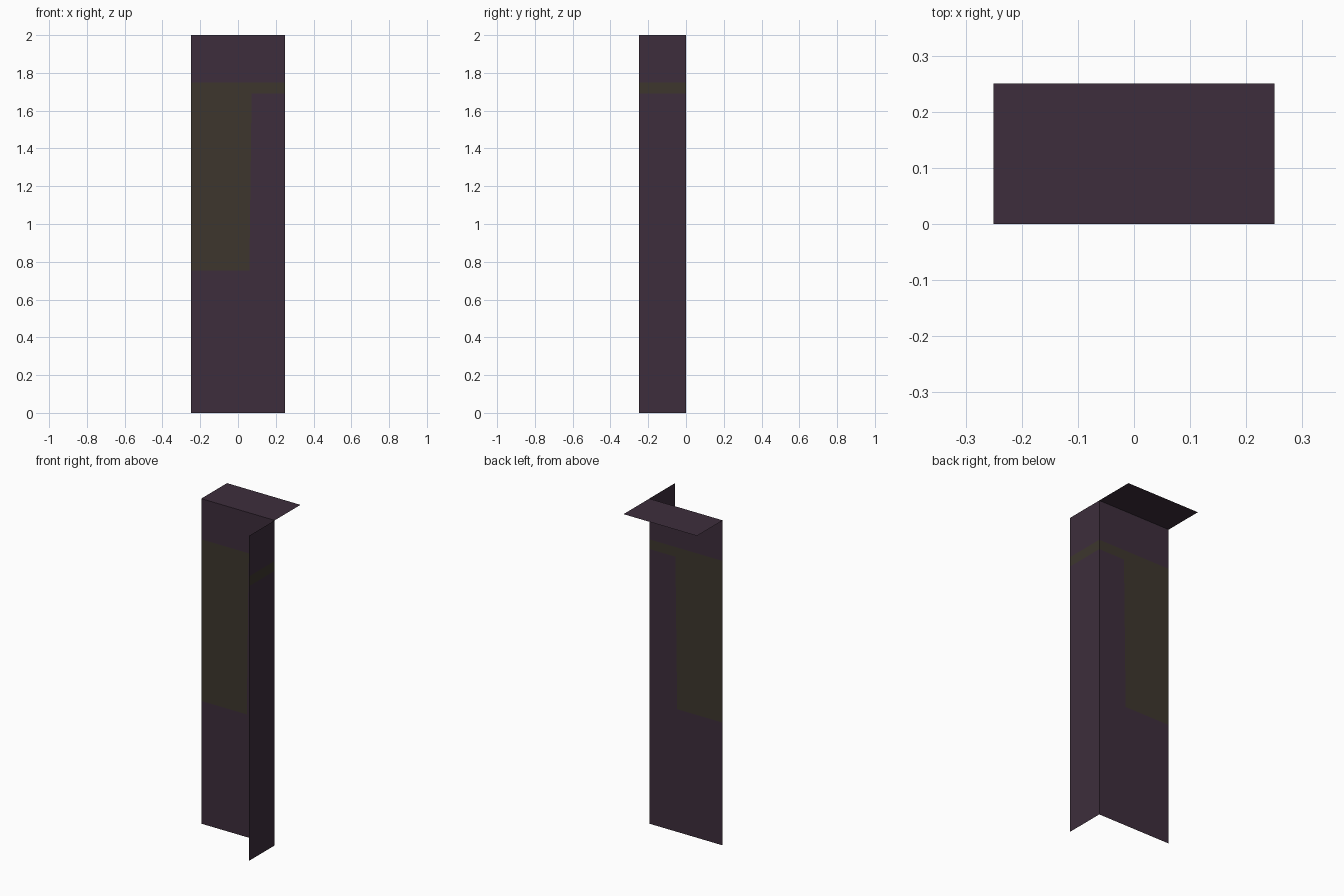
import bpy
import bmesh
from mathutils import Vector

cube = bpy.data.objects.get("Cube")
if cube:
    bpy.data.objects.remove(cube, do_unlink=True)


def make_material(name, rgb):
    mat = bpy.data.materials.new(name)
    mat.use_nodes = True
    colour = (*rgb, 1)
    mat.diffuse_color = colour
    bsdf = mat.node_tree.nodes["Principled BSDF"]
    bsdf.inputs["Base Color"].default_value = colour
    bsdf.inputs["Roughness"].default_value = 0.9
    return mat


materials = [make_material("dark plum", (0.047, 0.027, 0.045)),
             make_material("dark olive", (0.047, 0.037, 0.027))]

HALF, DEPTH, HEIGHT = 0.25, 0.25, 2.0
BAND_LOW, BAND_TOP, PATCH_LOW = 1.69, 1.75, 0.755
UP = Vector((0, 0, 1))
PATCH_EDGE = Vector((0.06, 0, PATCH_LOW))
EDGE_NORMAL = Vector((1, 0, -0.013))


def sheet(name, origin, u, v, cuts=(), is_olive=lambda c: False):
    """Thin flat sheet spanned by u and v, cut by planes and coloured by rule."""
    o, u, v = Vector(origin), Vector(u), Vector(v)
    bm = bmesh.new()
    bm.faces.new([bm.verts.new(p) for p in (o, o + u, o + u + v, o + v)])
    for point, normal in cuts:
        bmesh.ops.bisect_plane(bm, geom=bm.verts[:] + bm.edges[:] + bm.faces[:],
                               plane_co=point, plane_no=normal)
    for face in bm.faces:
        face.material_index = int(is_olive(face.calc_center_median()))
    mesh = bpy.data.meshes.new(name)
    bm.to_mesh(mesh)
    bm.free()
    for mat in materials:
        mesh.materials.append(mat)
    obj = bpy.data.objects.new(name, mesh)
    bpy.context.collection.objects.link(obj)


def in_band(c):
    return BAND_LOW < c.z < BAND_TOP


def in_patch(c):
    beside = (c - PATCH_EDGE).dot(EDGE_NORMAL) < 0
    return in_band(c) or (PATCH_LOW < c.z < BAND_TOP and beside)


band_cuts = [(UP * BAND_LOW, UP), (UP * BAND_TOP, UP)]
patch_cuts = band_cuts + [(UP * PATCH_LOW, UP), (PATCH_EDGE, EDGE_NORMAL)]

# Upright front panel with the large patch and the band
sheet("main_panel", (-HALF, 0, 0), (2 * HALF, 0, 0), (0, 0, HEIGHT),
      patch_cuts, in_patch)
# Side panel folded forward, carrying the band on
sheet("side_panel", (HALF, -DEPTH, 0), (0, DEPTH, 0), (0, 0, HEIGHT),
      band_cuts, in_band)
# Top panel folded backward
sheet("top_panel", (-HALF, 0, HEIGHT), (2 * HALF, 0, 0), (0, DEPTH, 0))
